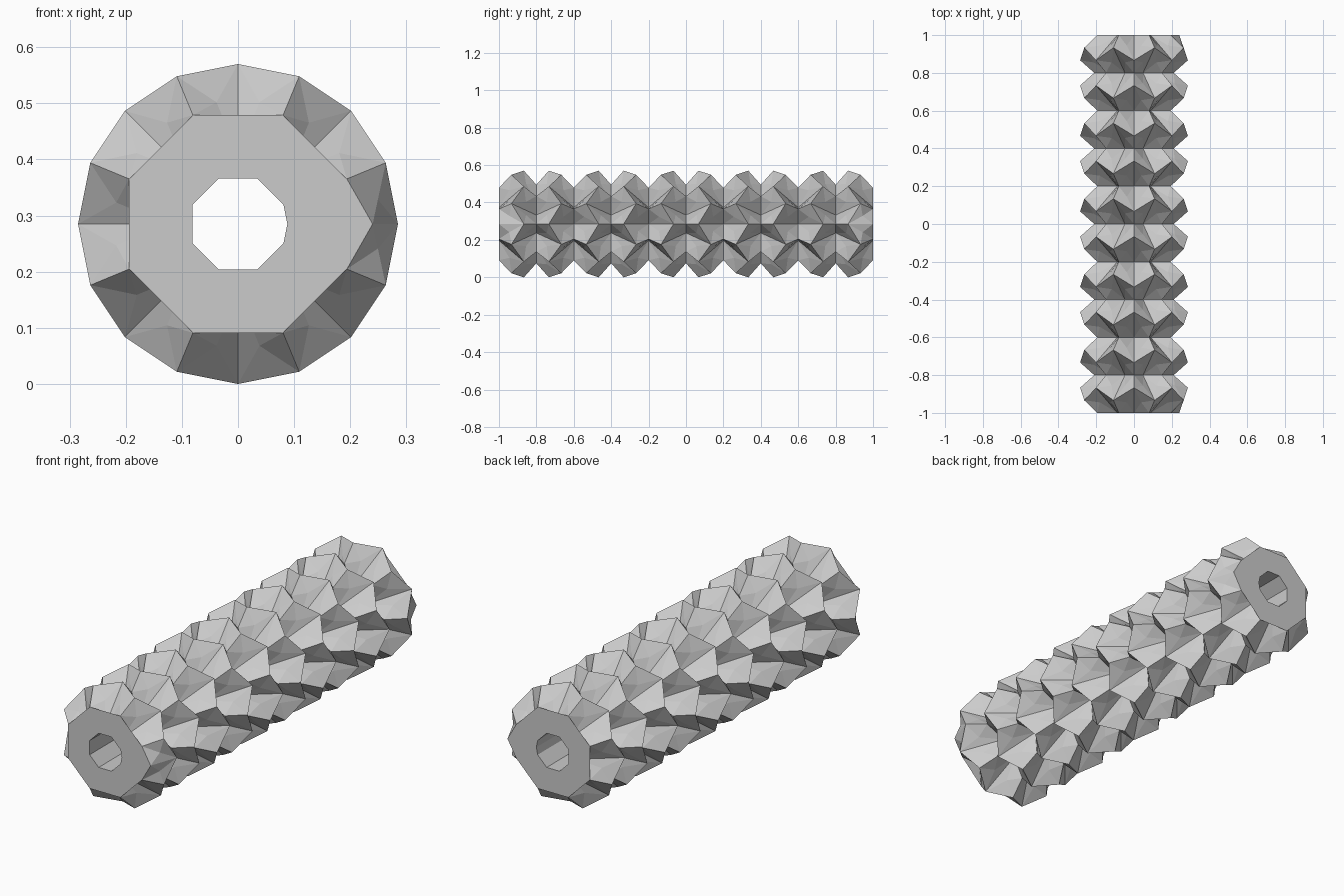
import bpy, bmesh, math

if "Cube" in bpy.data.objects:
    bpy.data.objects.remove(bpy.data.objects["Cube"])

R_CORNER, R_PIT = 0.21, 0.125     # valley corners and the pits between them
R_PEAK, R_HOLE = 0.285, 0.088
R_SEAM = 0.24                     # raised end point on the right side
ZC, STEP, CELLS = 0.285, 0.2, 10
SEG, SEAM = 16, 4

bm = bmesh.new()


def ring(radius, y):
    """16 points round the axis; radius and y are functions of the index."""
    pts = []
    for i in range(SEG):
        a = math.tau * i / SEG
        r = radius(i)
        pts.append(bm.verts.new((r * math.sin(a), y(i), ZC + r * math.cos(a))))
    return pts


def bridge(a, b):
    return [bm.faces.new((a[i], a[(i + 1) % SEG], b[(i + 1) % SEG], b[i]))
            for i in range(SEG)]


def valley_radius(i, k):
    if (i + k) % 2:
        return R_CORNER
    return R_SEAM if k in (0, CELLS) and i == SEAM else R_PIT


# Valley rings (turned half a side each step) and zigzag ridges between them
rings = []
for k in range(CELLS + 1):
    y0 = -1 + STEP * k
    rings.append(ring(lambda i: valley_radius(i, k), lambda i: y0))
    if k < CELLS:
        rings.append(ring(lambda i: R_PEAK,
                          lambda i: y0 + STEP * (1 / 3 if (i + k) % 2 else 2 / 3)))

# Faceted outer skin
skin = []
for a, b in zip(rings, rings[1:]):
    skin += bridge(a, b)
bmesh.ops.poke(bm, faces=skin)

# Octagonal bore
hole = lambda i: R_HOLE if i % 2 or i == SEAM else R_HOLE * math.cos(math.pi / 8)
bore_front = ring(hole, lambda i: -1)
bore_back = ring(hole, lambda i: 1)
bridge(bore_back, bore_front)

# Flat ends, spanning corner to corner across the pits
for outer, inner, flip in ((rings[0], bore_front, False), (rings[-1], bore_back, True)):
    for i in range(1, SEG, 2):
        j, m = (i + 2) % SEG, i + 1
        loop = [outer[i]] + ([outer[m]] if m == SEAM else [])
        loop += [outer[j], inner[j], inner[m % SEG], inner[i]]
        bm.faces.new(loop[::-1] if flip else loop)

bm.normal_update()
mesh = bpy.data.meshes.new("faceted_roller")
bm.to_mesh(mesh)
bm.free()
obj = bpy.data.objects.new("faceted_roller", mesh)
bpy.context.collection.objects.link(obj)
